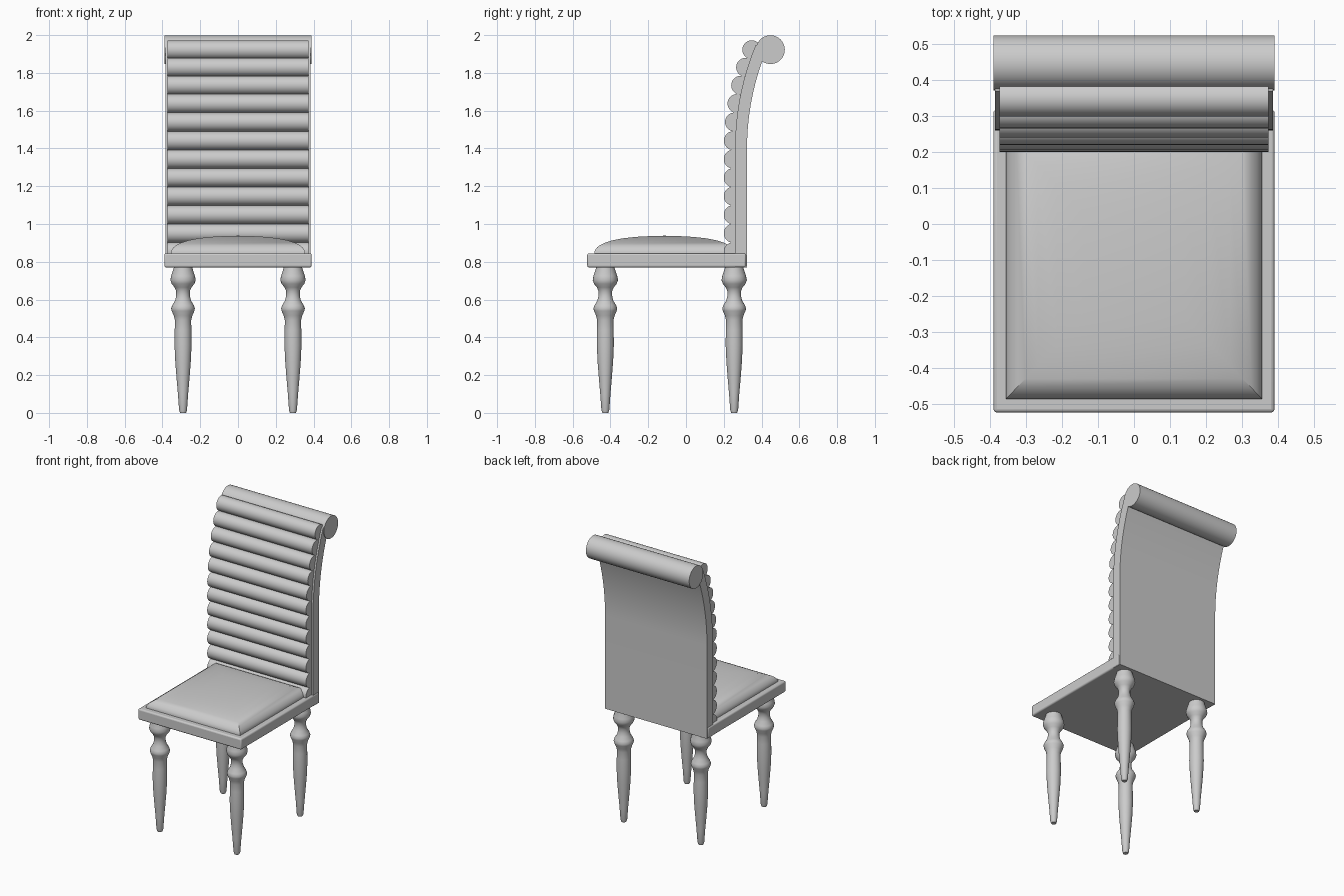
import bpy, bmesh, math
from mathutils import Vector

if "Cube" in bpy.data.objects:
    bpy.data.objects.remove(bpy.data.objects["Cube"])


def finish(name, bm, bevel=0):
    """Turn a bmesh into a named object with smooth shading and sharp edges."""
    bmesh.ops.recalc_face_normals(bm, faces=bm.faces)
    me = bpy.data.meshes.new(name)
    bm.to_mesh(me)
    bm.free()
    ob = bpy.data.objects.new(name, me)
    bpy.context.collection.objects.link(ob)
    bpy.ops.object.select_all(action='DESELECT')
    ob.select_set(True)
    bpy.context.view_layer.objects.active = ob
    bpy.ops.object.shade_smooth_by_angle(angle=math.radians(35))
    if bevel:
        mod = ob.modifiers.new("bevel", 'BEVEL')
        mod.width, mod.segments = bevel, 3
    return ob


def prism(name, profile, half, bevel=0):
    """Extrude a closed (y, z) profile from -half to +half in x."""
    bm = bmesh.new()
    face = bm.faces.new([bm.verts.new((-half, y, z)) for y, z in profile])
    ext = bmesh.ops.extrude_face_region(bm, geom=[face])
    moved = [g for g in ext["geom"] if isinstance(g, bmesh.types.BMVert)]
    bmesh.ops.translate(bm, verts=moved, vec=(2 * half, 0, 0))
    return finish(name, bm, bevel)


def circle(y, z, r, n=32):
    return [(y + r * math.cos(2 * math.pi * i / n), z + r * math.sin(2 * math.pi * i / n))
            for i in range(n)]


# Back curve: straight up to z = 1.4, then an arc leaning backwards
FRONT_Y, ARC_Z, ARC_R, THICK = 0.26, 1.4, 1.43, 0.063


def back_point(s, offset=0):
    """Point at height/arc length s; offset > 0 moves towards the back."""
    if s <= ARC_Z:
        return FRONT_Y + offset, s
    a = (s - ARC_Z) / ARC_R
    r = ARC_R - offset
    return FRONT_Y + ARC_R - r * math.cos(a), ARC_Z + r * math.sin(a)


# Back panel
steps = [0.77] + [ARC_Z + 0.563 * i / 14 for i in range(15)]
prism("back_panel", [back_point(s) for s in steps]
      + [back_point(s, THICK) for s in reversed(steps)], 0.385)

# Scroll along the top of the back
prism("top_scroll", circle(0.447, 1.923, 0.076, 48), 0.39)

# Padded horizontal rolls following the back curve
for i in range(12):
    y, z = back_point(0.853 + 0.098 * i, -0.01)
    prism(f"back_roll_{i + 1}", circle(y, z, 0.05), 0.373)

# Seat frame
prism("seat_frame", [(-0.523, 0.77), (0.318, 0.77), (0.318, 0.845), (-0.523, 0.845)], 0.39, 0.01)

# Cushion: square rings shrinking towards the centre, mitred on the diagonals
rings = [(1, -0.01), (1, 0.008), (0.985, 0.02), (0.96, 0.032), (0.92, 0.043), (0.85, 0.056),
         (0.75, 0.068), (0.6, 0.079), (0.4, 0.087), (0.2, 0.091)]
bm = bmesh.new()
hx, hy, cy = 0.355, 0.371, -0.114
loops = [[bm.verts.new((sx * hx * t, cy + sy * hy * t, 0.845 + h))
          for sx, sy in ((-1, -1), (1, -1), (1, 1), (-1, 1))] for t, h in rings]
apex = bm.verts.new((0, cy, 0.938))
bm.faces.new(loops[0])
for a, b in zip(loops, loops[1:]):
    for k in range(4):
        bm.faces.new((a[k], a[k - 3], b[k - 3], b[k]))
for k in range(4):
    bm.faces.new((loops[-1][k], loops[-1][k - 3], apex))
finish("seat_cushion", bm)

# Turned legs: (radius, z) profile
leg = [(0, 0), (0.016, 0), (0.021, 0.015), (0.027, 0.1), (0.034, 0.18), (0.041, 0.27),
       (0.045, 0.36), (0.044, 0.44), (0.043, 0.49), (0.049, 0.515), (0.06, 0.54),
       (0.063, 0.553), (0.057, 0.57), (0.042, 0.595), (0.036, 0.62), (0.036, 0.645),
       (0.045, 0.665), (0.06, 0.683), (0.067, 0.703), (0.063, 0.725), (0.049, 0.768),
       (0.049, 0.78), (0, 0.78)]
for row, y in (("front", -0.427), ("rear", 0.255)):
    for side, x in (("left", -0.291), ("right", 0.291)):
        bm = bmesh.new()
        vs = [bm.verts.new((x + r, y, z)) for r, z in leg]
        es = [bm.edges.new(p) for p in zip(vs, vs[1:])]
        bmesh.ops.spin(bm, geom=vs + es, cent=Vector((x, y, 0)), axis=(0, 0, 1),
                       angle=2 * math.pi, steps=28)
        bmesh.ops.remove_doubles(bm, verts=bm.verts, dist=1e-4)
        finish(f"{row}_{side}_leg", bm)
